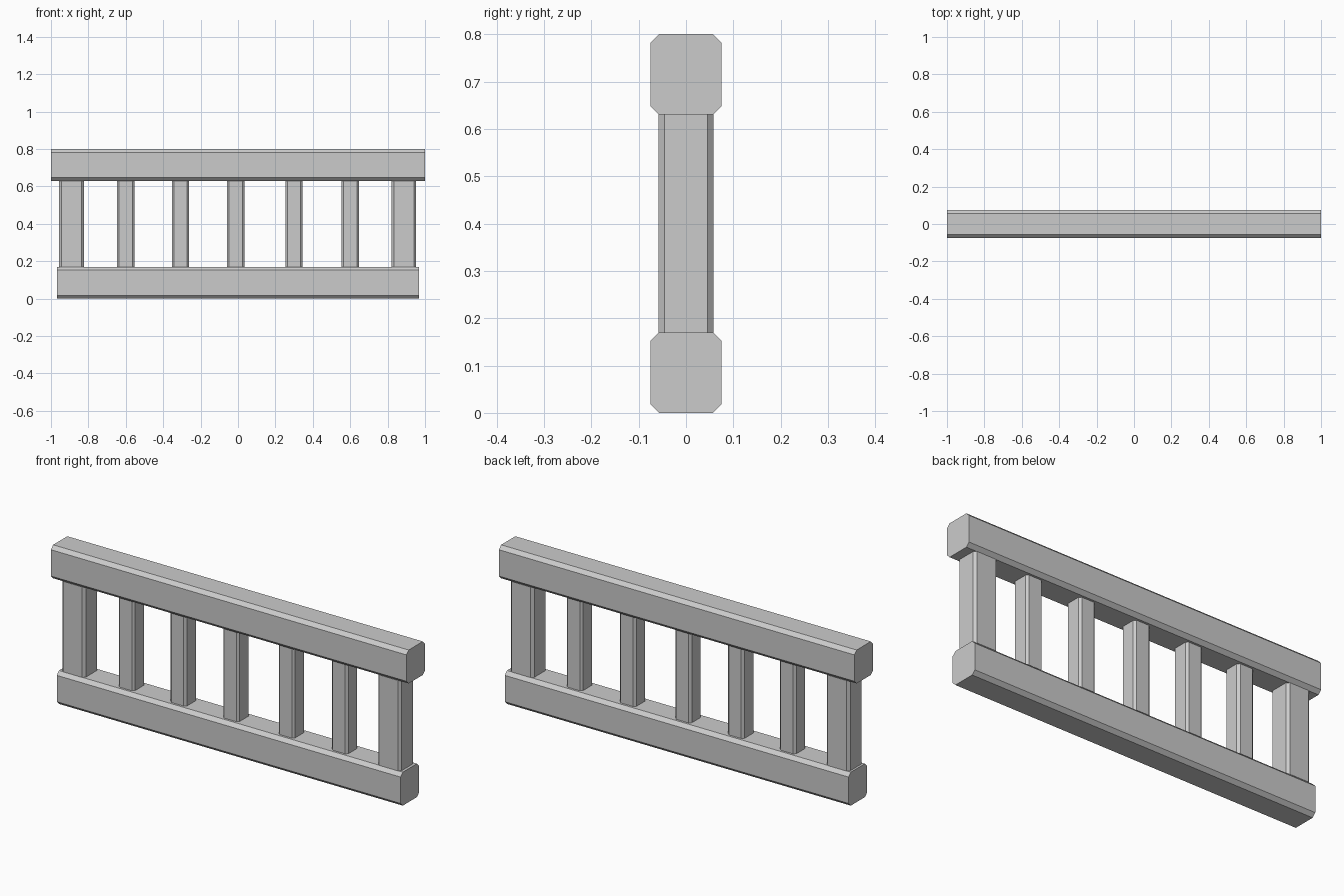
import bpy
import bmesh
from mathutils import Vector

old = bpy.data.objects.get("Cube")
if old:
    bpy.data.objects.remove(old, do_unlink=True)

# Single plain grey for the whole railing
grey = bpy.data.materials.new("plain grey")
grey.use_nodes = True
colour = (0.6, 0.6, 0.6, 1)
grey.diffuse_color = colour
grey.node_tree.nodes["Principled BSDF"].inputs["Base Color"].default_value = colour


def chamfered_beam(name, centre, size, axis, chamfer):
    """Box whose four edges running along the given axis are cut flat."""
    bm = bmesh.new()
    bmesh.ops.create_cube(bm, size=1)
    bmesh.ops.scale(bm, vec=size, verts=bm.verts)
    long_edges = [e for e in bm.edges
                  if abs((e.verts[0].co - e.verts[1].co).normalized()[axis]) > 0.9]
    bmesh.ops.bevel(bm, geom=long_edges, offset=chamfer, segments=1,
                    affect='EDGES', offset_type='OFFSET')
    bmesh.ops.recalc_face_normals(bm, faces=bm.faces)
    mesh = bpy.data.meshes.new(name)
    bm.to_mesh(mesh)
    bm.free()
    mesh.materials.append(grey)
    obj = bpy.data.objects.new(name, mesh)
    obj.location = Vector(centre)
    bpy.context.collection.objects.link(obj)
    return obj


HEIGHT, RAIL, DEPTH = 0.8, 0.17, 0.15
gap = HEIGHT - 2 * RAIL
middle = HEIGHT / 2

# Rails
chamfered_beam("bottom_rail", (0, 0, RAIL / 2), (1.934, DEPTH, RAIL), 0, 0.018)
chamfered_beam("top_rail", (0, 0, HEIGHT - RAIL / 2), (2, DEPTH, RAIL), 0, 0.018)

# End posts
for side, x in (("right", -0.89), ("left", 0.887)):
    chamfered_beam(side + "_end_post", (x, 0, middle), (0.132, 0.117, gap), 2, 0.013)

# Balusters between the posts
for i, x in enumerate((-0.6, -0.308, -0.012, 0.3, 0.6)):
    chamfered_beam(f"baluster_{i + 1}", (x, 0, middle), (0.092, 0.092, gap), 2, 0.011)
